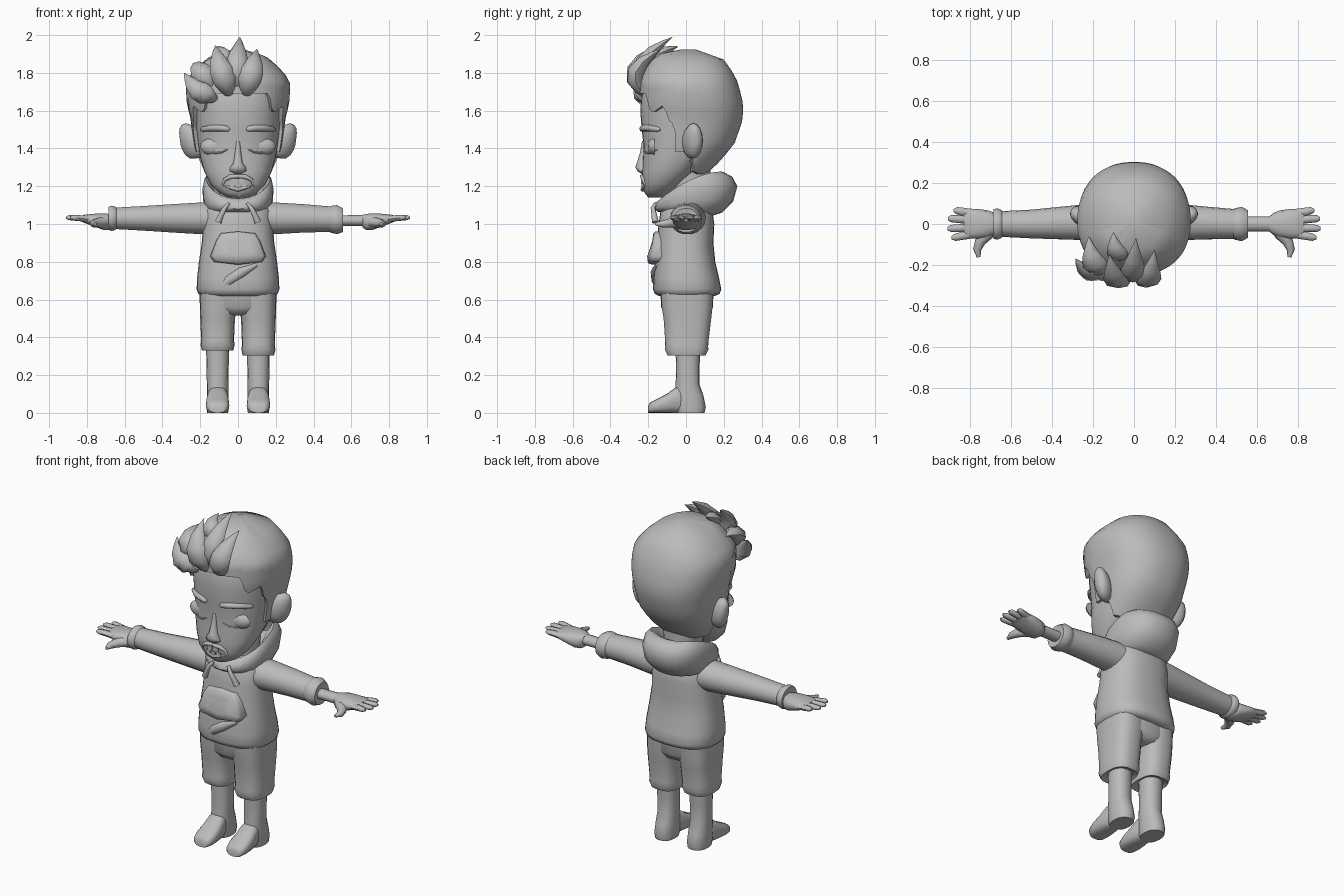
import bpy, bmesh, math
from mathutils import Vector

grey = bpy.data.materials.new("grey")
grey.diffuse_color = (0.5, 0.5, 0.5, 1)
X, Y, Z = Vector((1, 0, 0)), Vector((0, 1, 0)), Vector((0, 0, 1))


def skin(name, rings, angle=50):
    """Join rings of points into a capped surface."""
    bm = bmesh.new()
    vs = [[bm.verts.new(p) for p in r] for r in rings]
    n = len(vs[0])
    for a, b in zip(vs, vs[1:]):
        for i in range(n):
            bm.faces.new((a[i], a[(i + 1) % n], b[(i + 1) % n], b[i]))
    bm.faces.new(vs[0][::-1])
    bm.faces.new(vs[-1])
    bmesh.ops.recalc_face_normals(bm, faces=bm.faces)
    me = bpy.data.meshes.new(name)
    bm.to_mesh(me)
    bm.free()
    me.materials.append(grey)
    ob = bpy.data.objects.new(name, me)
    bpy.context.collection.objects.link(ob)
    bpy.context.view_layer.objects.active = ob
    ob.select_set(True)
    bpy.ops.object.shade_smooth_by_angle(angle=math.radians(angle))
    ob.select_set(False)
    return ob


def ring(c, u, v, n=20, p=2.0):
    """Superellipse around c with half axes u and v."""
    out = []
    for i in range(n):
        t = 2 * math.pi * i / n
        s, k = math.sin(t), math.cos(t)
        out.append(Vector(c) + u * math.copysign(abs(k) ** (2 / p), k)
                   + v * math.copysign(abs(s) ** (2 / p), s))
    return out


def upright(name, rows, x=0, n=20, p=2.3):
    """Vertical loft; rows are z, front y, back y, half width, x shift."""
    return skin(name, [ring((x + (r[4] if len(r) > 4 else 0), (r[1] + r[2]) / 2, r[0]),
                            X * r[3], Y * (r[2] - r[1]) / 2, n, p) for r in rows])


def sideways(name, rows, s, n=14, p=2.0):
    """Loft along x; rows are x, centre y, centre z, half y, half z."""
    return skin(name, [ring((s * r[0], r[1], r[2]), Y * r[3], Z * r[4], n, p) for r in rows])


def tube(name, pts, radii, n=8, flat=1.0, side=X, angle=50):
    """Tapered tube through points, squashed by flat across side."""
    pts = [Vector(q) for q in pts]
    rings = []
    for i, q in enumerate(pts):
        d = (pts[min(i + 1, len(pts) - 1)] - pts[max(i - 1, 0)]).normalized()
        u = (side - d * side.dot(d)).normalized()
        rings.append(ring(q, u * radii[i], d.cross(u) * radii[i] * flat, n))
    return skin(name, rings, angle)


def lerp_row(rows, z):
    for a, b in zip(rows, rows[1:]):
        if z <= b[0]:
            t = max(0, (z - a[0]) / (b[0] - a[0]))
            return [p + (q - p) * t for p, q in zip(a, b)]
    return list(rows[-1])


# Head and neck
HEAD = [(1.14, -.20, -.10, .05), (1.165, -.22, -.07, .10), (1.21, -.232, -.03, .145),
        (1.28, -.232, .06, .18), (1.35, -.228, .12, .20), (1.42, -.225, .18, .212),
        (1.5, -.235, .22, .222), (1.6, -.242, .24, .23), (1.7, -.235, .23, .235), (1.8, -.19, .18, .18)]
upright("head", HEAD, n=32)
upright("neck", [(1.02, -.1, .14, .11), (1.15, -.08, .13, .1), (1.3, -.08, .13, .11)])


def face_y(x, z):
    _, f, b, w = lerp_row(HEAD, z)
    return (f + b) / 2 - (b - f) / 2 * max(0, 1 - abs(x / w) ** 2.3) ** (1 / 2.3)


# Hair cap with a hairline that dips at the sideburns and the nape
HAIR = [(1.26, -.235, .10, .18), (1.3, -.238, .15, .2), (1.42, -.238, .255, .233), (1.56, -.248, .303, .252),
        (1.64, -.254, .302, .272), (1.75, -.25, .275, .277), (1.8, -.23, .25, .245), (1.87, -.18, .2, .175),
        (1.91, -.12, .14, .11), (1.925, -.02, .05, .03)]
LINE = [(0, 1.69), (34, 1.69), (40, 1.61), (46, 1.59), (62, 1.63), (67, 1.55), (75, 1.52), (79, 1.38),
        (97, 1.38), (116, 1.28), (140, 1.265), (180, 1.265)]
N, M = 90, 12
hair = []
for j in range(-1, M + 1):
    row = []
    for i in range(N):
        deg = 360 * i / N
        low = lerp_row(LINE, min(deg, 360 - deg))[1]
        z = low + (1.925 - low) * max(j, 0) / M
        _, f, b, w = lerp_row(HAIR, z)
        k = 0.88 if j < 0 else 1
        t = math.radians(deg)
        s, c = math.sin(t), -math.cos(t)
        row.append(Vector((k * w * math.copysign(abs(s) ** .88, s),
                           (f + b) / 2 + k * (b - f) / 2 * math.copysign(abs(c) ** .88, c), z)))
    hair.append(row)
skin("hair", hair, 40)

# Leaf-shaped quiff spikes: base, bend, tip, radius
SPIKES = [((-.01, -.20, 1.70), (-.01, -.33, 1.84), (.01, -.07, 1.99), .06),
          ((.04, -.20, 1.67), (.07, -.37, 1.80), (.10, -.13, 1.925), .062),
          ((-.04, -.20, 1.67), (-.09, -.37, 1.80), (-.12, -.15, 1.945), .062),
          ((-.11, -.19, 1.66), (-.2, -.30, 1.67), (-.285, -.17, 1.80), .058),
          ((-.12, -.18, 1.70), (-.21, -.28, 1.83), (-.22, -.06, 1.85), .06),
          ((-.03, -.12, 1.82), (-.10, -.20, 1.90), (-.10, -.04, 1.94), .05)]
for a, m, b, r in SPIKES:
    a, m, b = Vector(a), Vector(m), Vector(b)
    ts = [0, .15, .35, .55, .75, .9, 1]
    tube("hair_spike", [a * (1 - t) ** 2 + m * 2 * t * (1 - t) + b * t * t for t in ts],
         [r * k for k in (.2, .65, 1, 1, .7, .32, .02)], 8, .7, angle=50)

for s in (-1, 1):
    # Ears
    skin("ear", [ring((s * x, y, z), Y * a, Z * h + X * s * h * .12, 16) for x, y, z, a, h in
                 [(.19, .02, 1.43, .04, .075), (.235, .03, 1.435, .05, .088), (.265, .04, 1.44, .05, .094),
                  (.288, .047, 1.445, .04, .08), (.303, .05, 1.45, .024, .055), (.308, .05, 1.45, .01, .03)]], 70)
    # Eyebrows, closed eyelids and lash lines
    tube("eyebrow", [(s * x, face_y(x, 1.505) - .003, z) for x, z in
                     [(.045, 1.498), (.055, 1.503), (.09, 1.508), (.14, 1.508), (.185, 1.502), (.195, 1.498)]],
         [.006, .015, .017, .017, .014, .006], 8, .9, Z)
    skin("eyelid", [ring((s * .115, face_y(.115, 1.405) + d, 1.41), X * a, Z * a * .6, 16)
                    for d, a in [(.035, .085), (.02, .075), (.01, .06), (.003, .04), (.0, .015)]], 80)
    tube("lash_line", [(s * x, face_y(x, z) - .001, z) for x, z in
                       [(.055, 1.395), (.085, 1.38), (.125, 1.375), (.175, 1.393)]], [.003, .005, .005, .003], 6, 1, Z)
    # Moustache halves
    tube("moustache", [(s * x, face_y(x, z) - .002, z) for x, z in
                       [(.0, 1.252), (.04, 1.25), (.07, 1.235), (.085, 1.2)]], [.010, .012, .010, .004], 8, 1, Z)

# Nose
upright("nose", [(1.44, -.232, -.2, .010), (1.38, -.243, -.2, .017), (1.325, -.260, -.2, .024),
                 (1.30, -.268, -.2, .042), (1.28, -.258, -.2, .045), (1.265, -.235, -.2, .02)], n=12, p=2)
# Lower lip, chin beard and teeth
tube("lower_lip", [(x, face_y(x, 1.19) - .002, 1.183 + abs(x) * .25) for x in (-.07, -.035, 0, .035, .07)],
     [.004, .010, .012, .010, .004], 8, 1, Z)
for x, z, w, h in [(-.022, 1.229, .016, .014), (.018, 1.229, .016, .014), (-.035, 1.204, .014, .011),
                   (.0, 1.202, .014, .011), (.035, 1.204, .014, .011)]:
    y = face_y(x, z)
    skin("tooth", [ring((x, y + d, z), X * w, Z * h, 8, 6) for d in (.01, -.006)])

# Hoodie body with a gathered hem
upright("hoodie_body", [(.62, -.145, .155, .19), (.63, -.165, .178, .21), (.655, -.175, .187, .219),
                        (.71, -.172, .176, .217), (.8, -.165, .155, .207), (.9, -.155, .145, .192),
                        (1.0, -.145, .15, .185), (1.07, -.135, .14, .18), (1.11, -.11, .12, .15),
                        (1.14, -.08, .1, .09)], n=28, p=2.5)
# Front pocket, standing out most along its lower edge
skin("pocket", [[Vector((x * k, y + .05 * abs(x * k) - .16 * k2 * (.95 - z), .87 + (z - .87) * k)) for x, z in
                 [(-.09, .95), (0, .96), (.09, .95), (.115, .91), (.145, .83), (.125, .8),
                  (0, .785), (-.125, .8), (-.145, .83), (-.115, .91)]]
                for k, y, k2 in [(1.03, -.11, 0), (1, -.163, .7), (.9, -.175, 1), (.45, -.18, 1)]], 60)
# Fold below the pocket
tube("pocket_fold", [(-.09, -.15, .665), (-.05, -.16, .70), (.02, -.165, .745), (.1, -.155, .785)],
     [.01, .028, .028, .01], 8, .8)

# Hood hanging behind the neck: rows are front y, front z, back y, back z, half width
hood = [ring((0, (fy + by) / 2, (fz + bz) / 2), X * w, Vector((0, by - fy, bz - fz)) / 2, 24, 2.3)
        for fy, fz, by, bz, w in
        [(-.11, 1.06, .13, 1.04, .13), (-.15, 1.065, .19, 1.06, .165), (-.17, 1.08, .25, 1.12, .185),
         (-.165, 1.105, .272, 1.2, .188), (-.145, 1.125, .245, 1.25, .18), (-.125, 1.135, .2, 1.275, .168),
         (-.10, 1.12, .15, 1.25, .14), (-.08, 1.09, .11, 1.17, .11)]]
for k, r in enumerate(hood):
    for q in r:
        q.z += .04 * (q.x / .18) ** 2 * min(1, k / 4)
skin("hood", hood, 60)
for s in (-1, 1):
    tube("drawstring", [(s * .05, -.16, 1.11), (s * .07, -.175, 1.085), (s * .09, -.168, 1.045),
                        (s * .105, -.162, 1.01)], [.009, .012, .015, .018], 8)

# Sleeves: the left one reaches the hand, the right one is pulled up
SLEEVE = [(.08, .01, 1.03, .10, .085), (.2, .01, 1.03, .09, .085), (.35, .005, 1.03, .08, .076)]
sideways("long_sleeve", SLEEVE + [(.5, 0, 1.03, .07, .066), (.66, 0, 1.03, .062, .057)], -1, 18)
sideways("long_cuff", [(.63, 0, 1.03, .05, .045), (.65, 0, 1.03, .07, .063), (.668, 0, 1.03, .077, .068),
                       (.685, 0, 1.03, .072, .062), (.678, 0, 1.03, .045, .04)], -1, 18)
sideways("short_sleeve", SLEEVE + [(.5, 0, 1.025, .072, .068)], 1, 18)
sideways("short_cuff", [(.47, 0, 1.025, .055, .055), (.49, 0, 1.025, .076, .072), (.525, 0, 1.023, .084, .078),
                        (.555, 0, 1.02, .068, .064), (.55, 0, 1.02, .035, .035)], 1, 18)

for s in (-1, 1):
    # Wrist, palm, fingers and thumb
    sideways("wrist", [(.45, 0, 1.018, .035, .028), (.7, 0, 1.018, .037, .03)], s)
    sideways("palm", [(.66, 0, 1.015, .036, .034), (.68, 0, 1.01, .054, .044), (.71, 0, 1.012, .066, .045),
                      (.76, 0, 1.02, .073, .035), (.81, .003, 1.027, .072, .023), (.83, .003, 1.028, .062, .015)],
             s, p=2.4)
    for y0, y1, tip in [(.054, .066, .88), (.02, .026, .908), (-.017, -.022, .91), (-.05, -.066, .89)]:
        tube("finger", [(s * .79, y0, 1.025), (s * .84, (y0 + y1) / 2, 1.031), (s * (tip - .015), y1, 1.034),
                        (s * tip, y1, 1.034)], [.02, .02, .017, .008], 8, .8, Y)
    tube("thumb", [(s * .71, -.04, 1.01), (s * .75, -.085, 1.005), (s * .765, -.125, 1.0), (s * .758, -.162, 1.0)],
         [.034, .027, .02, .009], 8, .9)
    # Shorts leg with a gathered cuff, hanging lower on the right
    d = -.02 if s > 0 else .005
    upright("shorts_leg", [(.335 + d, -.085, .09, .07), (.325 + d, -.098, .105, .083), (.355 + d, -.113, .12, .09),
                           (.38 + d, -.11, .118, .087), (.5, -.12, .135, .092), (.56, -.13, .142, .099, -s * .005),
                           (.65, -.135, .145, .102, -s * .006)], s * .108, 18, 2.8)
    # Bare leg with heel
    upright("leg", [(.0, -.05, .098, .056), (.03, -.06, .105, .059), (.09, -.06, .093, .057), (.15, -.055, .072, .057),
                    (.25, -.052, .072, .059), (.4, -.06, .08, .062)], s * .108, 16)
    # Front of the foot
    skin("foot", [ring((s * .108, y, h / 2), X * w, Z * h / 2, 16, 2.8) for y, w, h in
                  [(-.2, .036, .035), (-.19, .052, .055), (-.15, .062, .075), (-.1, .061, .102),
                   (-.055, .056, .135), (-.01, .045, .145), (.03, .03, .1)]])
# Shorts seat
upright("shorts_seat", [(.515, -.07, .09, .05), (.525, -.11, .125, .11), (.56, -.132, .143, .17),
                        (.66, -.136, .146, .19)], p=2.8)
